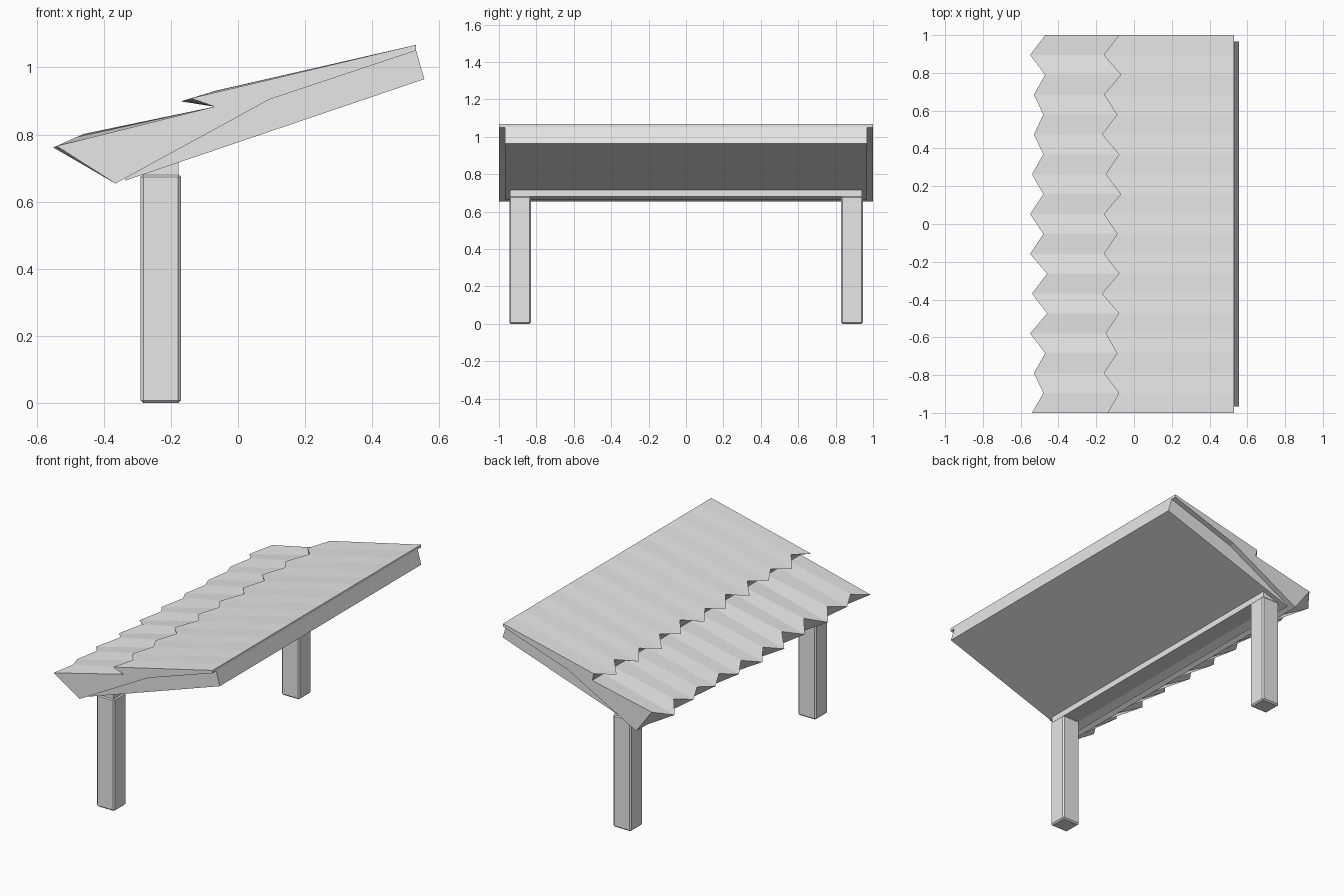
import bpy, bmesh
from mathutils import Vector

default = bpy.data.objects.get("Cube")
if default:
    bpy.data.objects.remove(default, do_unlink=True)

grey = bpy.data.materials.new("light grey")
grey.use_nodes = True
colour = (0.8, 0.8, 0.8, 1)
grey.diffuse_color = colour
grey.node_tree.nodes["Principled BSDF"].inputs["Base Color"].default_value = colour


def loft(name, sections):
    """Skin a row of (y, [(x, z), ...]) cross-sections and cap both ends."""
    bm = bmesh.new()
    rings = [[bm.verts.new((x, y, z)) for x, z in points] for y, points in sections]
    for a, b in zip(rings, rings[1:]):
        for i in range(len(a)):
            j = (i + 1) % len(a)
            bm.faces.new((a[i], a[j], b[j], b[i]))
    bm.faces.new(rings[0])
    bm.faces.new(rings[-1])
    bmesh.ops.recalc_face_normals(bm, faces=bm.faces)
    mesh = bpy.data.meshes.new(name)
    bm.to_mesh(mesh)
    bm.free()
    mesh.materials.append(grey)
    obj = bpy.data.objects.new(name, mesh)
    bpy.context.collection.objects.link(obj)
    return obj


def bevel(obj, width):
    mod = obj.modifiers.new("soft edges", "BEVEL")
    mod.width = width
    mod.segments = 1


# Roof shell: two overlapping tiers with ragged edges, given in hundredths
eave = [47, 55, 47, 53, 48, 53, 48, 54, 48, 55, 48, 55, 46, 54, 46, 55, 47, 53, 48, 54]
lap = [8, 16, 7, 16, 9, 17, 8, 15, 7, 16, 9, 16, 8, 17, 8, 15, 9, 16, 8, 14]
sections = []
for i, (e, l) in enumerate(zip(eave, lap)):
    xe, xl = -e / 100, -l / 100
    sections.append((1 - 2 * i / (len(eave) - 1), [
        (0.53, 1.067),
        (xl, 0.925 + 0.31 * (xl + 0.085)),    # upper tier edge
        (-0.07, 0.883),                       # recess below the upper tier
        (xe, 0.795 + 0.45 * (xe + 0.475)),    # lower tier edge
        (-0.365, 0.654),
        (0.095, 0.905),
        (0.53, 1.05),
    ]))
loft("roof_shell", sections)

# Thick panel under the shell
panel = [(-0.335, 0.663), (0.555, 0.965), (0.53, 1.052), (0.095, 0.907), (-0.335, 0.672)]
loft("roof_underside", [(-0.967, panel), (0.967, panel)])

# Wedge beam joining the posts to the roof
beam = [(-0.285, 0.68), (-0.177, 0.68), (-0.177, 0.72), (-0.285, 0.684)]
loft("support_beam", [(-0.94, beam), (0.94, beam)])

# Bevelled posts
post = [(-0.29, 0), (-0.17, 0), (-0.17, 0.682), (-0.29, 0.682)]
for name, side in (("front_post", -1), ("back_post", 1)):
    bevel(loft(name, [(side * 0.83, post), (side * 0.945, post)]), 0.008)
